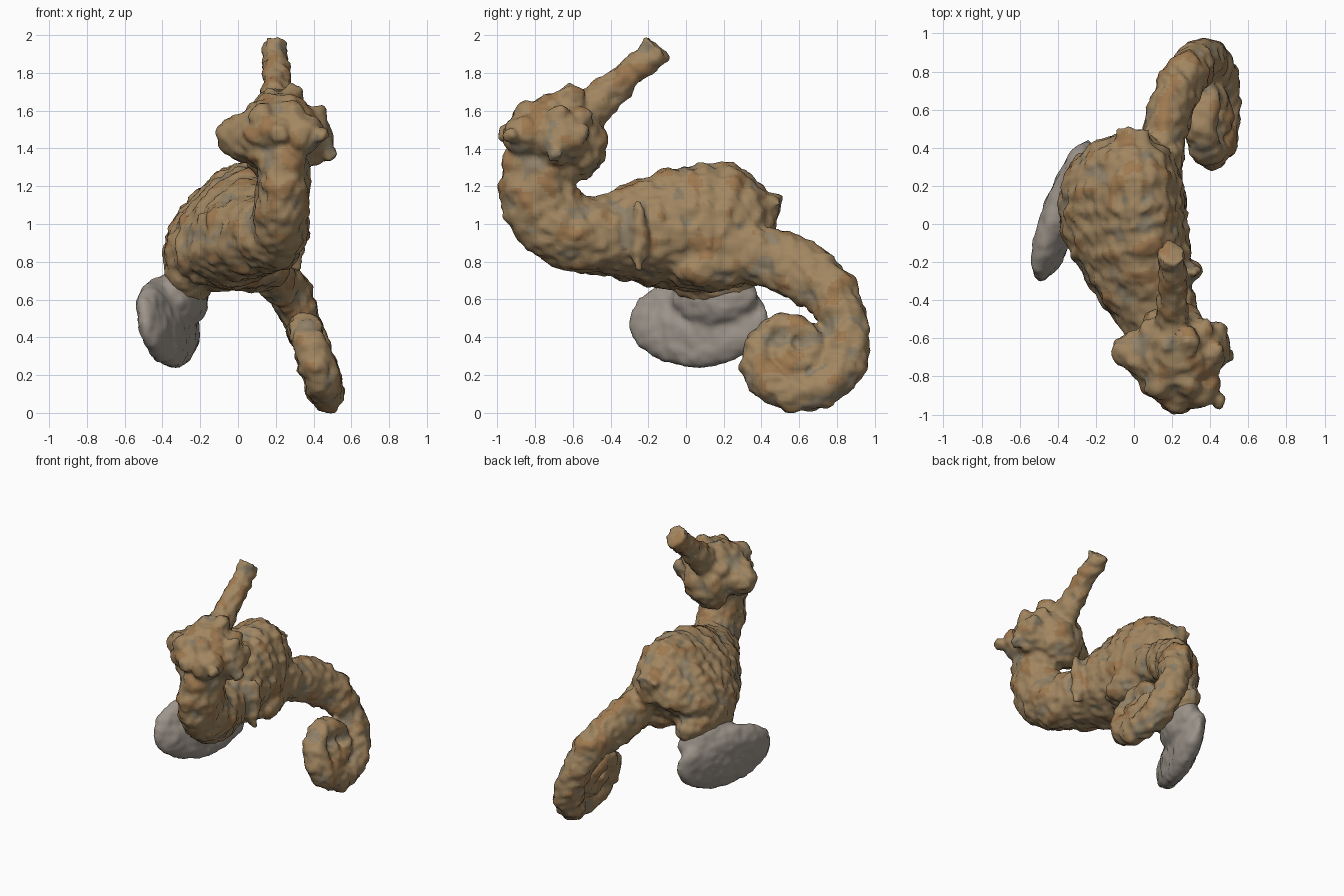
import bpy, bmesh, math
from mathutils import Vector, Matrix, noise

if "Cube" in bpy.data.objects:
    bpy.data.objects.remove(bpy.data.objects["Cube"])


def material(name, rgb):
    m = bpy.data.materials.new(name)
    m.diffuse_color = (*rgb, 1)
    m.use_nodes = True
    m.node_tree.nodes["Principled BSDF"].inputs["Base Color"].default_value = m.diffuse_color
    return m


TAN = material("tan_skin", (0.36, 0.24, 0.12))
RUST = material("rust_patch", (0.34, 0.19, 0.08))
SLATE = material("slate_patch", (0.28, 0.22, 0.14))
GREY = material("grey_fin", (0.34, 0.30, 0.26))


def spline(points, steps):
    """Catmull-Rom through equal-length tuples."""
    p = [Vector(q) for q in points]
    p = [2 * p[0] - p[1]] + p + [2 * p[-1] - p[-2]]
    out = []
    for i in range(1, len(p) - 2):
        a, b, c, d = p[i - 1:i + 3]
        for s in range(steps):
            t = s / steps
            out.append(0.5 * (2 * b + (c - a) * t + (2 * a - 5 * b + 4 * c - d) * t * t
                              + (3 * b - a - 3 * c + d) * t ** 3))
    return out + [p[-2]]


def tube(bm, centres, radii, steps=8, ridge=0.0, sides=20):
    """Closed loft; radii are (sideways, up-down, pear) - pear narrows and leans the top."""
    c, r = spline(centres, steps), spline(radii, steps)
    rings = []
    for i, q in enumerate(c):
        tan = (c[min(i + 1, len(c) - 1)] - c[max(i - 1, 0)]).normalized()
        side = (Vector((1, 0, 0)) - tan * tan.x).normalized()
        down = tan.cross(side)
        k = 1 + ridge * math.cos(2 * math.pi * i / 4)
        ring = []
        for j in range(sides):
            a = 2 * math.pi * j / sides
            low = math.sin(a)
            x = r[i][0] * (math.cos(a) * (1 + r[i][2] * low) - r[i][2] * 0.8 * low)
            ring.append(bm.verts.new(q + side * x * k + down * low * r[i][1] * k))
        rings.append(ring)
    for m, n in zip(rings, rings[1:]):
        for j in range(sides):
            bm.faces.new((m[j - 1], m[j], n[j], n[j - 1]))
    bm.faces.new(rings[0][::-1])
    bm.faces.new(rings[-1])


def blob(bm, loc, size, rot=(0, 0, 0)):
    mat = Matrix.Translation(loc)
    for axis, deg in zip("ZYX", rot[::-1]):
        mat = mat @ Matrix.Rotation(math.radians(deg), 4, axis)
    bmesh.ops.create_icosphere(bm, subdivisions=3, radius=1, matrix=mat @ Matrix.Diagonal((*size, 1)))


def finish(bm, name, voxel, rough, mats):
    """Fuse the pieces into one skin and roughen it."""
    bmesh.ops.recalc_face_normals(bm, faces=bm.faces)
    me = bpy.data.meshes.new(name)
    bm.to_mesh(me)
    bm.free()
    ob = bpy.data.objects.new(name, me)
    bpy.context.collection.objects.link(ob)
    mod = ob.modifiers.new("fuse", 'REMESH')
    mod.mode = 'VOXEL'
    mod.voxel_size = voxel
    bpy.context.view_layer.update()
    new = bpy.data.meshes.new_from_object(ob.evaluated_get(bpy.context.evaluated_depsgraph_get()))
    ob.modifiers.clear()
    ob.data = new
    normals = [v.normal.copy() for v in new.vertices]
    for v, n in zip(new.vertices, normals):
        v.co += n * rough * (noise.noise(v.co * 9) + 0.8 * noise.noise(v.co * 22))
    for m in mats:
        new.materials.append(m)
    for f in new.polygons:
        f.material_index = 0
        if len(mats) > 1:
            k = noise.noise(f.center * 9)
            if k > 0.28:
                f.material_index = 1
            elif k < -0.35:
                f.material_index = 2
    new.shade_smooth()
    return ob


bm = bmesh.new()

# trunk: nape, curved neck and pear-shaped belly
trunk = [(.22, -.66, 1.46), (.24, -.77, 1.29), (.23, -.77, 1.10), (.20, -.62, .96), (.12, -.45, .94),
         (.03, -.22, .96), (-.03, 0, .98), (-.05, .17, .98), (-.06, .29, .92), (-.07, .37, .85)]
trunk_r = [(.17, .19, 0), (.14, .20, 0), (.14, .20, 0), (.17, .20, 0), (.22, .21, .05),
           (.28, .28, .2), (.31, .33, .32), (.31, .34, .32), (.29, .26, .2), (.22, .14, .1)]
tube(bm, trunk, trunk_r, ridge=0.025)

# tail: arches back then coils inward on a leaning plane (x shift, y, z, radius)
coil = [(-.08, .15, .89, .20), (-.07, .40, .83, .155), (-.06, .60, .75, .165), (-.02, .77, .63, .135),
        (0, .86, .42, .115), (0, .83, .25, .12), (0, .72, .13, .11), (0, .55, .11, .10), (0, .41, .19, .10),
        (0, .39, .33, .09), (0, .46, .43, .085), (0, .58, .44, .08), (0, .67, .37, .075), (0, .65, .27, .075),
        (0, .56, .24, .07), (0, .50, .31, .06), (0, .56, .35, .06)]
tube(bm, [(.505 - .34 * z + s, y, z) for s, y, z, r in coil],
     [(max(.085, min(.8 * r, .115)) + .005, r, 0) for s, y, z, r in coil], ridge=0.035)

# head with cheeks
blob(bm, (.21, -.69, 1.48), (.23, .24, .21), (20, 0, 0))
blob(bm, (.21, -.57, 1.42), (.18, .15, .19))
blob(bm, (.22, -.80, 1.48), (.20, .14, .14))
# snout with flared tip
tube(bm, [(.20, -.62, 1.52), (.20, -.45, 1.66), (.20, -.28, 1.81), (.20, -.15, 1.935)],
     [(.12, .13, 0), (.08, .10, 0), (.065, .075, 0), (.068, .09, 0)])
# brow knobs and crest spikes
for loc, s in [((-.03, -.67, 1.47), .09), ((.06, -.68, 1.46), .14), ((.43, -.57, 1.48), .065),
               ((.34, -.66, 1.46), .16), ((.49, -.69, 1.37), .045), ((.45, -.70, 1.42), .06),
               ((.44, -.93, 1.47), .045), ((.34, -.86, 1.47), .11), ((.12, -.85, 1.57), .07),
               ((.28, -.84, 1.58), .07), ((.22, -.94, 1.48), .055), ((.28, -.62, 1.67), .07),
               ((.18, -.63, 1.66), .07), ((.36, -.55, 1.56), .06), ((.08, -.57, 1.55), .06),
               ((.42, -.68, 1.57), .06)]:
    blob(bm, loc, (s, s, s))
# gill fins either side of the breast
blob(bm, (.30, -.25, .94), (.06, .05, .20))
blob(bm, (-.11, -.36, .92), (.07, .07, .17))
# hip joining the side fin, belly keel, short fin on the back
blob(bm, (-.26, .14, .74), (.12, .26, .17), (0, -15, -12))
blob(bm, (.08, .12, .77), (.20, .24, .13))
tube(bm, [(0, .20, 1.17), (0, .36, 1.13), (0, .50, 1.10)], [(.10, .05, 0), (.09, .04, 0), (.09, .05, 0)])
finish(bm, "seahorse_body", .02, .02, [TAN, RUST, SLATE])

# broad flat side fin, turned outward at front and top, with a root under the hip
bm = bmesh.new()
blob(bm, (-.37, .07, .48), (.10, .395, .245), (0, -10, -20))
blob(bm, (-.29, .15, .62), (.12, .24, .16), (0, -10, -20))
finish(bm, "side_fin", .02, .01, [GREY])
